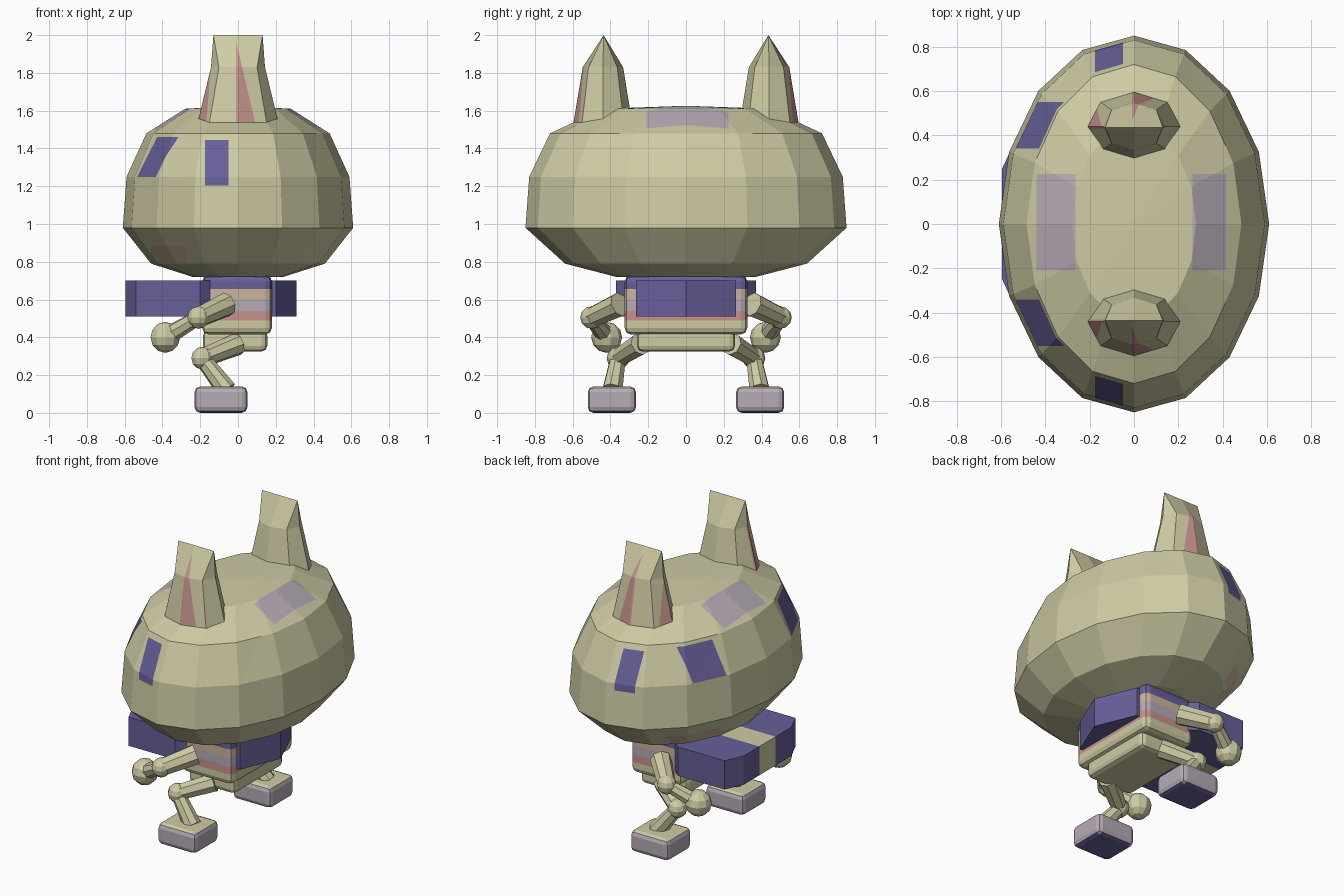
import bpy, bmesh, math
from mathutils import Vector

if "Cube" in bpy.data.objects:
    bpy.data.objects.remove(bpy.data.objects["Cube"])

MATS = {}
ORDER = ["cream", "purple", "lavender", "pink", "tan"]
for name, col in zip(ORDER, [(.62, .60, .37), (.135, .115, .32), (.47, .41, .47),
                             (.57, .29, .27), (.60, .46, .34)]):
    MATS[name] = bpy.data.materials.new(name)
    MATS[name].diffuse_color = (*col, 1)


def finish(bm, name, color="cream"):
    """Turn a bmesh into an object carrying every colour slot."""
    bmesh.ops.recalc_face_normals(bm, faces=bm.faces)
    for f in bm.faces:
        f.material_index = ORDER.index(color)
    me = bpy.data.meshes.new(name)
    bm.to_mesh(me)
    bm.free()
    for n in ORDER:
        me.materials.append(MATS[n])
    ob = bpy.data.objects.new(name, me)
    bpy.context.collection.objects.link(ob)
    return ob


def paint(ob, color, planes, facing=None):
    """Cut the convex region bounded by planes (point, inward normal) and colour it."""
    bm = bmesh.new()
    bm.from_mesh(ob.data)
    bm.normal_update()
    faces = [f for f in bm.faces if facing is None or f.normal.dot(Vector(facing)) > 0.05]
    for co, no in planes:
        co, no = Vector(co), Vector(no).normalized()
        geom = set(faces)
        for f in faces:
            geom.update(f.edges)
            geom.update(f.verts)
        res = bmesh.ops.bisect_plane(bm, geom=list(geom), plane_co=co, plane_no=no, dist=1e-5)
        faces = [f for f in res["geom"] if isinstance(f, bmesh.types.BMFace)
                 and (f.calc_center_median() - co).dot(no) > 0]
    for f in faces:
        f.material_index = ORDER.index(color)
    bm.to_mesh(ob.data)
    bm.free()


def between(axis, lo, hi):
    n = Vector([float(i == axis) for i in range(3)])
    return [(n * lo, n), (n * hi, -n)]


def loft(rings, name, color="cream"):
    bm = bmesh.new()
    vs = [[bm.verts.new(p) for p in r] for r in rings]
    n = len(vs[0])
    for a, b in zip(vs, vs[1:]):
        for i in range(n):
            j = (i + 1) % n
            bm.faces.new((a[i], a[j], b[j], b[i]))
    bm.faces.new(vs[0][::-1])
    bm.faces.new(vs[-1])
    bmesh.ops.remove_doubles(bm, verts=bm.verts, dist=1e-4)
    return finish(bm, name, color)


def ellipse(rx, ry, z, n, cy=0.0):
    return [(rx * math.cos(2 * math.pi * i / n), cy + ry * math.sin(2 * math.pi * i / n), z)
            for i in range(n)]


def box(name, lo, hi, r, color="cream"):
    bm = bmesh.new()
    bmesh.ops.create_cube(bm, size=1)
    for v in bm.verts:
        v.co = [lo[i] + (hi[i] - lo[i]) * (v.co[i] + .5) for i in range(3)]
    bmesh.ops.bevel(bm, geom=bm.edges[:], offset=r, segments=2, profile=.5, affect='EDGES')
    return finish(bm, name, color)


def ball(name, c, r):
    bm = bmesh.new()
    bmesh.ops.create_uvsphere(bm, u_segments=10, v_segments=6, radius=r)
    bmesh.ops.translate(bm, verts=bm.verts, vec=c)
    return finish(bm, name)


def limb(name, a, b, ra, rb):
    a, b = Vector(a), Vector(b)
    bm = bmesh.new()
    bmesh.ops.create_cone(bm, cap_ends=True, segments=8, radius1=ra, radius2=rb,
                          depth=(b - a).length)
    rot = (b - a).to_track_quat('Z', 'Y').to_matrix()
    bmesh.ops.rotate(bm, verts=bm.verts, matrix=rot)
    bmesh.ops.translate(bm, verts=bm.verts, vec=(a + b) / 2)
    return finish(bm, name)


def prism(name, half, z0, z1, color):
    """Extruded outline mirrored across y = 0."""
    pts = half + [(x, -y) for x, y in reversed(half) if y > 0]
    return loft([[(x, y, z) for x, y in pts] for z in (z0, z1)], name, color)


# Head: faceted squashed ellipsoid
head = loft([ellipse(rx, ry, z, 16) for rx, ry, z in
             [(.24, .37, .72), (.46, .64, .79), (.61, .85, .98), (.59, .83, 1.25),
              (.485, .72, 1.48), (.28, .44, 1.61), (.02, .03, 1.625)]], "head")
# Crown patches
for lo, hi in ((-.44, -.265), (.265, .415)):
    paint(head, "lavender", between(0, lo, hi) + between(1, -.21, .225), (0, 0, 1))
for s in (-1, 1):
    # Side patch, eye and cheek
    paint(head, "purple", between(0, -.175, -.05) + between(2, 1.205, 1.445), (0, s, 0))
    y0, y1 = sorted((s * .34, s * .55))
    paint(head, "purple", between(1, y0, y1) + between(2, 1.25, 1.46), (-1, 0, 0))
    paint(head, "tan", between(0, -.46, -.27) + between(2, .8, .885), (0, s, 0))

for s, side in ((-1, "left"), (1, "right")):
    # Ear: octagonal base tapering to a ridge
    cy = s * .44
    ear = loft([ellipse(.213, .155, 1.47, 8, cy), ellipse(.213, .155, 1.54, 8, cy),
                ellipse(.143, .107, 1.83, 8, cy),
                [(x, s * .436, 2.0) for x in (.13, .13, 0, -.13, -.13, -.13, 0, .13)]],
               side + "_ear")
    paint(ear, "pink", [((-.01, 0, 0), (1, 0, 0)), ((.09, 0, 1.54), (-.34, 0, -.08)),
                        ((0, 0, 1.54), (0, 0, 1))], (0, s, 0))
    paint(ear, "pink", [((0, s * .43, 0), (0, s, 0)),
                        ((0, s * .52, 1.54), (0, -s * .28, -.08)),
                        ((0, 0, 1.54), (0, 0, 1))], (-1, 0, 0))

    # Arm
    shoulder, elbow, hand = (-.06, s * .35, .575), (-.21, s * .50, .505), (-.385, s * .42, .40)
    limb(side + "_upper_arm", shoulder, elbow, .065, .055)
    ball(side + "_elbow", elbow, .06)
    limb(side + "_forearm", elbow, hand, .04, .05)
    ball(side + "_hand", hand, .082)

    # Leg
    hip, knee, ankle = (.0, s * .24, .365), (-.19, s * .36, .29), (-.06, s * .39, .12)
    limb(side + "_thigh", hip, knee, .06, .05)
    ball(side + "_knee", knee, .06)
    limb(side + "_shin", knee, ankle, .042, .055)

    # Foot with sole and cream top
    y0, y1 = sorted((s * .265, s * .52))
    foot = box(side + "_foot", (-.23, y0, 0), (.05, y1, .14), .03, "lavender")
    for f in foot.data.polygons:
        if f.normal.z > .9:
            f.material_index = ORDER.index("cream")
        elif f.normal.z < -.9:
            f.material_index = ORDER.index("purple")

# Striped torso and pelvis
torso = box("torso", (-.19, -.325, .415), (.18, .325, .73), .035)
for color, lo, hi in (("pink", .49, .54), ("lavender", .54, .60), ("tan", .60, .655),
                      ("purple", .655, .8)):
    paint(torso, color, between(2, lo, hi))
box("pelvis", (-.185, -.26, .325), (.155, .26, .44), .03)

# Front pack with a centre band, and wedge plate on the other side
pack = prism("pack", [(-.12, .30), (-.2, .37), (-.54, .37), (-.595, .25)], .51, .70, "purple")
paint(pack, "cream", between(1, -.085, .085))
prism("wedge_plate", [(.31, 0), (.20, .265), (.15, .265)], .51, .70, "purple")

for m in bpy.data.materials:
    if m.users and not m.is_grease_pencil:
        m.use_nodes = True
        m.node_tree.nodes["Principled BSDF"].inputs["Base Color"].default_value = m.diffuse_color
